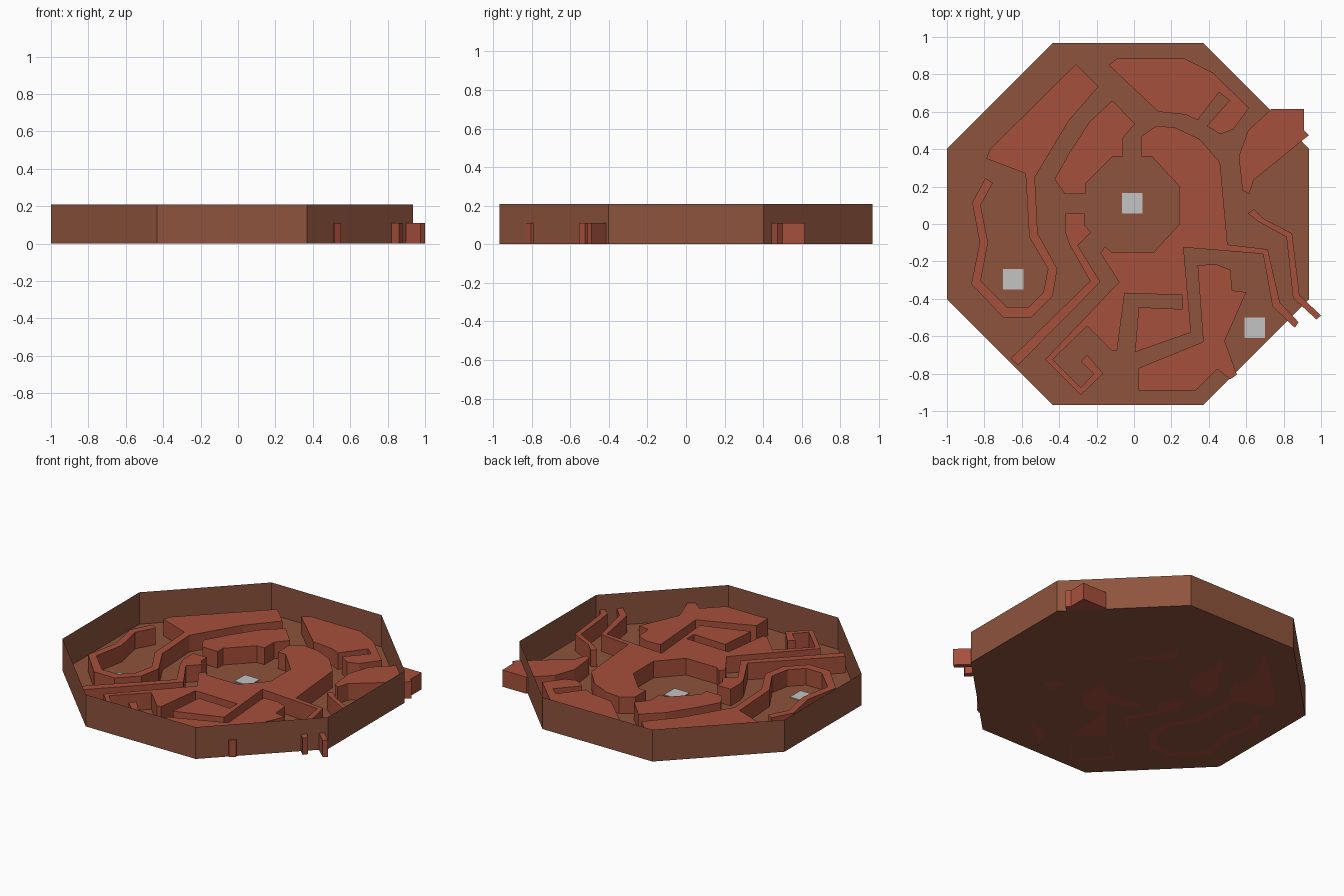
import bpy, bmesh, math

if "Cube" in bpy.data.objects:
    bpy.data.objects.remove(bpy.data.objects["Cube"])


def material(name, rgb):
    m = bpy.data.materials.new(name)
    m.diffuse_color = (*rgb, 1)
    m.use_nodes = True
    m.node_tree.nodes["Principled BSDF"].inputs["Base Color"].default_value = m.diffuse_color
    return m


BROWN = material("clay_brown", (0.27, 0.087, 0.046))
RED = material("brick_red", (0.38, 0.08, 0.044))
GREY = material("light_grey", (0.55, 0.55, 0.55))


def finish(name, bm, mat):
    me = bpy.data.meshes.new(name)
    bm.to_mesh(me)
    bm.free()
    me.materials.append(mat)
    ob = bpy.data.objects.new(name, me)
    bpy.context.collection.objects.link(ob)
    return ob


def block(name, outline, z0=0.0, z1=0.11, mat=RED):
    """Extrude a flat outline (pairs in hundredths of a unit) upward."""
    bm = bmesh.new()
    pts = [(x / 100, y / 100, z0) for x, y in outline]
    face = bm.faces.new([bm.verts.new(p) for p in pts])
    top = bmesh.ops.extrude_face_region(bm, geom=[face])["geom"]
    for v in top:
        if isinstance(v, bmesh.types.BMVert):
            v.co.z = z1
    bmesh.ops.triangulate(bm, faces=[f for f in bm.faces if len(f.verts) > 4])
    bmesh.ops.recalc_face_normals(bm, faces=bm.faces)
    return finish(name, bm, mat)


# octagonal tray: floor with thin upright walls
bm = bmesh.new()
R = 0.968 / math.cos(math.pi / 8)
ring = [(-0.032 + R * math.cos(a), R * math.sin(a))
        for a in (math.pi / 8 + i * math.pi / 4 for i in range(8))]
low = [bm.verts.new((x, y, 0)) for x, y in ring]
high = [bm.verts.new((x, y, 0.21)) for x, y in ring]
bm.faces.new(low[::-1])
for i in range(8):
    j = (i + 1) % 8
    bm.faces.new((low[i], low[j], high[j], high[i]))
finish("octagon_tray", bm, BROWN)

# maze blocks
block("upper_left_hook", [
    (-31, 85.5), (-19, 73.5), (-35, 55), (-53, 25), (-51.5, -5), (-41, -24),
    (-43.5, -38.5), (-55, -50), (-70, -50), (-87, -32), (-82.5, -10),
    (-86.5, 11.5), (-79.5, 24.5), (-75.5, 22), (-82, 10), (-78, -10),
    (-82, -30.5), (-68, -44.5), (-56.5, -44.5), (-48.5, -36.5), (-46, -24),
    (-56, -7), (-58, 27), (-79, 35), (-77, 40)])

block("inner_left_arc", [
    (-11.5, 66), (0.5, 53.5), (-6, 46), (-6, 36), (-11.5, 36), (-26, 21.5),
    (-26, 16), (-37, 16), (-42.5, 24), (-34, 39), (-23.5, 55)])

block("upper_right_arc", [
    (-9, 88.5), (27, 88.5), (42, 81), (61.5, 62), (53, 50.5), (46, 48),
    (39, 52.5), (51, 66), (45.5, 70.5), (34, 55.5), (27.5, 58.5), (13, 60),
    (-13.5, 85)])

block("right_wedge", [
    (73.5, 61.5), (91, 61.5), (91, 50), (93.5, 47.5), (64, 23.5), (61.5, 16),
    (58, 18), (56, 36), (61, 50)])

block("central_spiral", [
    (4, 36), (4, 47), (12, 52.5), (22, 51.5), (35, 45.5), (46, 33), (50, -11),
    (71.5, -13.5), (78, -42), (88, -52.5), (86, -55.5), (74, -44), (69, -16),
    (26.5, -12.5), (30.5, -58), (0.5, -68.5), (2.5, -44.5), (26, -45.5),
    (26, -38), (-5, -37), (-9, -67.5), (-12, -67.5), (-25, -54.5),
    (-43.5, -72.5), (-28.5, -87.5), (-21.5, -80), (-28.5, -73.5),
    (-25, -70), (-16.5, -80), (-28.5, -91.5), (-47.5, -72.5), (-8, -31),
    (-18, -15.5), (-15.5, -12), (-12, -15), (10.5, -15), (24, -0.5),
    (24, 20.5), (9.5, 36)])

block("left_diagonal_strip", [
    (-36.5, 5.5), (-26.5, 5.5), (-26.5, -0.5), (-23, -4.5), (-30, -11.5),
    (-18, -31), (-62, -75.5), (-66, -72), (-23.5, -30.5), (-34.5, -11),
    (-36.5, -5)])

block("lower_right_block", [
    (34, -22), (44, -21.5), (51.5, -24.5), (52.5, -35.5), (60, -36.5),
    (48.5, -62.5), (55, -80.5), (51.5, -83), (44.5, -77.5), (33, -89),
    (2.5, -89), (2.5, -77), (37, -63)])

block("right_thin_strip", [
    (61, 5.5), (64, 8), (69, 3), (84.5, -5), (88.5, -38), (100, -49),
    (97.5, -51), (85, -39.5), (81.5, -7), (67, 1)])

# small square plates on the floor
for name, x, y in (("centre_plate", -1, 11), ("left_plate", -64.5, -29.5),
                   ("right_plate", 64.5, -55.5)):
    block(name, [(x - 5.5, y - 5.5), (x + 5.5, y - 5.5),
                 (x + 5.5, y + 5.5), (x - 5.5, y + 5.5)], 0.002, 0.007, GREY)
